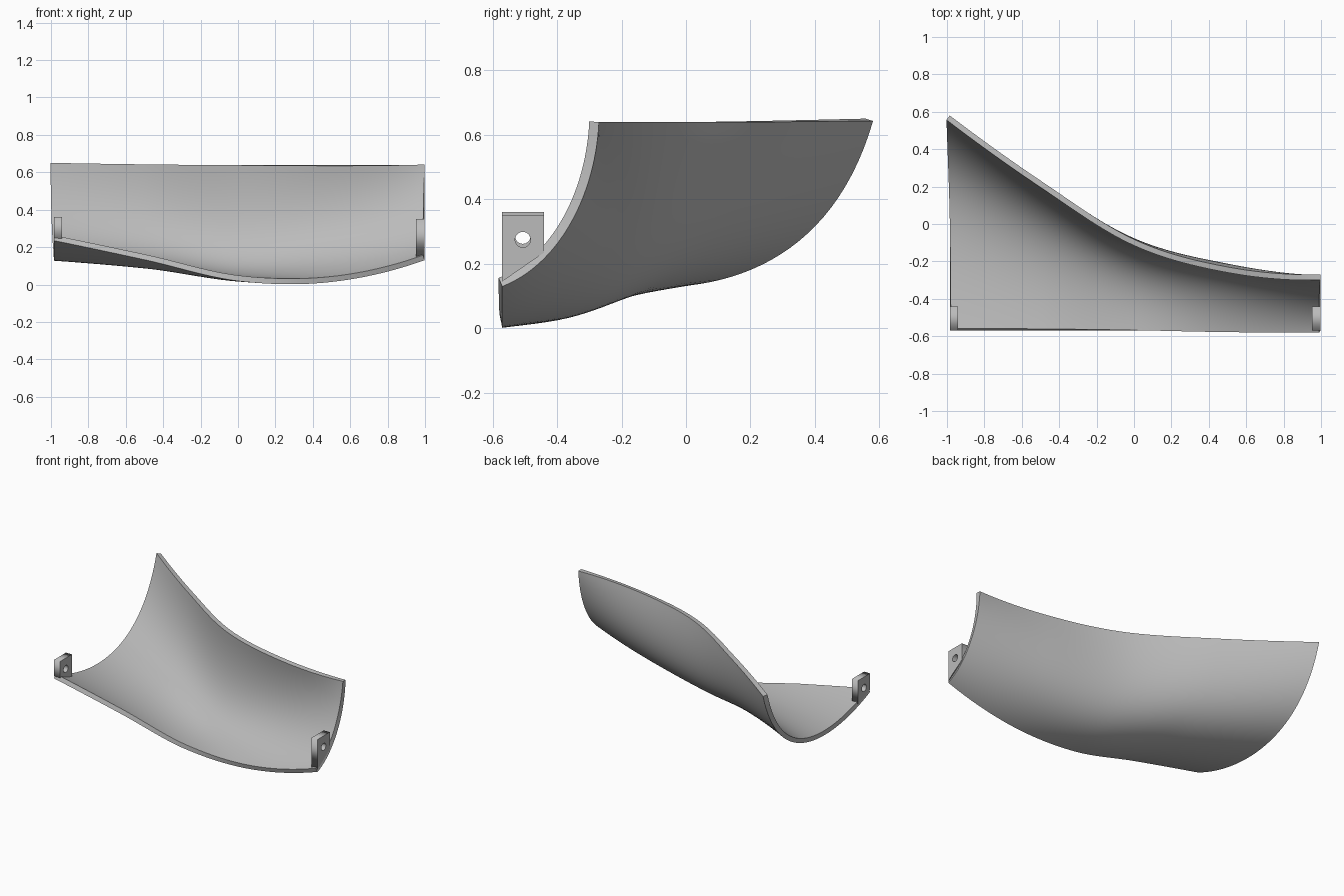
import bpy
import bmesh
import math
from mathutils import Vector

cube = bpy.data.objects.get("Cube")
if cube:
    bpy.data.objects.remove(cube, do_unlink=True)

GREY = (0.5, 0.5, 0.5, 1.0)
grey = bpy.data.materials.new("plain grey")
grey.use_nodes = True
grey.diffuse_color = GREY
grey.node_tree.nodes["Principled BSDF"].inputs["Base Color"].default_value = GREY

# Outer cross-sections at even steps from right to left: Bezier points in (y, z)
SECTIONS = [
    [(-.57, .235), (-.20, .07), (.40, .02), (.58, .643)],
    [(-.57, .13), (-.31, .04), (.18, .03), (.225, .64)],
    [(-.57, .018), (-.35, .0), (-.03, .06), (-.085, .64)],
    [(-.57, .014), (-.36, .07), (-.15, .23), (-.23, .64)],
    [(-.57, .13), (-.39, .20), (-.28, .42), (-.27, .64)],
]


def spline(values, u):
    """Smooth curve through evenly spaced values, u from 0 to 1."""
    v = [Vector(p) for p in values]
    v = [3 * v[0] - 3 * v[1] + v[2]] + v + [3 * v[-1] - 3 * v[-2] + v[-3]]
    steps = len(values) - 1
    i = min(int(u * steps), steps - 1)
    t = u * steps - i
    a, b, c, d = v[i:i + 4]
    m, n = (c - a) / 2, (d - b) / 2
    return b + m * t + (3 * (c - b) - 2 * m - n) * t**2 + (2 * (b - c) + m + n) * t**3


def bezier(p, t):
    s = 1 - t
    return p[0] * s**3 + 3 * p[1] * s * s * t + 3 * p[2] * s * t * t + p[3] * t**3


def activate(ob):
    bpy.ops.object.select_all(action="DESELECT")
    ob.select_set(True)
    bpy.context.view_layer.objects.active = ob


# Curved shell: lofted outer skin, thickened inwards
COLS, ROWS = 64, 40
bm = bmesh.new()
grid = []
for i in range(COLS + 1):
    u = i / COLS
    ctrl = [spline([s[k] for s in SECTIONS], u) for k in range(4)]
    x = -0.985 + 1.983 * u
    grid.append([bm.verts.new((x, *bezier(ctrl, j / ROWS))) for j in range(ROWS + 1)])
for i in range(COLS):
    for j in range(ROWS):
        bm.faces.new((grid[i][j], grid[i][j + 1], grid[i + 1][j + 1], grid[i + 1][j]))
mesh = bpy.data.meshes.new("curved_shell")
bm.to_mesh(mesh)
bm.free()
shell = bpy.data.objects.new("curved_shell", mesh)
bpy.context.collection.objects.link(shell)
mesh.materials.append(grey)
thick = shell.modifiers.new("thickness", "SOLIDIFY")
thick.thickness = 0.03
thick.offset = -1
activate(shell)
bpy.ops.object.modifier_apply(modifier=thick.name)
bpy.ops.object.shade_smooth_by_angle(angle=math.radians(35))


def mounting_tab(name, x, outline, hole_z):
    """Upright plate with a round hole, drawn in the y-z plane."""
    curve = bpy.data.curves.new(name, "CURVE")
    curve.dimensions = "2D"
    curve.fill_mode = "BOTH"
    curve.extrude = 0.0225
    angles = [math.tau * k / 32 for k in range(32)]
    hole = [(-.506 + .024 * math.cos(a), hole_z + .024 * math.sin(a)) for a in angles]
    for points in (outline, hole):
        line = curve.splines.new("POLY")
        line.points.add(len(points) - 1)
        for point, (y, z) in zip(line.points, points):
            point.co = (y, z, 0, 1)
        line.use_cyclic_u = True
    ob = bpy.data.objects.new(name, curve)
    bpy.context.collection.objects.link(ob)
    ob.location.x = x
    ob.rotation_euler = (math.pi / 2, 0, math.pi / 2)
    curve.materials.append(grey)
    activate(ob)
    bpy.ops.object.convert(target="MESH")


# Mounting tabs standing on the front corners
mounting_tab("right_tab", -.9625, [(-.57, .25), (-.44, .20), (-.44, .36), (-.57, .36)], .286)
mounting_tab("left_tab", .9755, [(-.57, .145), (-.44, .235), (-.44, .35), (-.57, .35)], .275)
